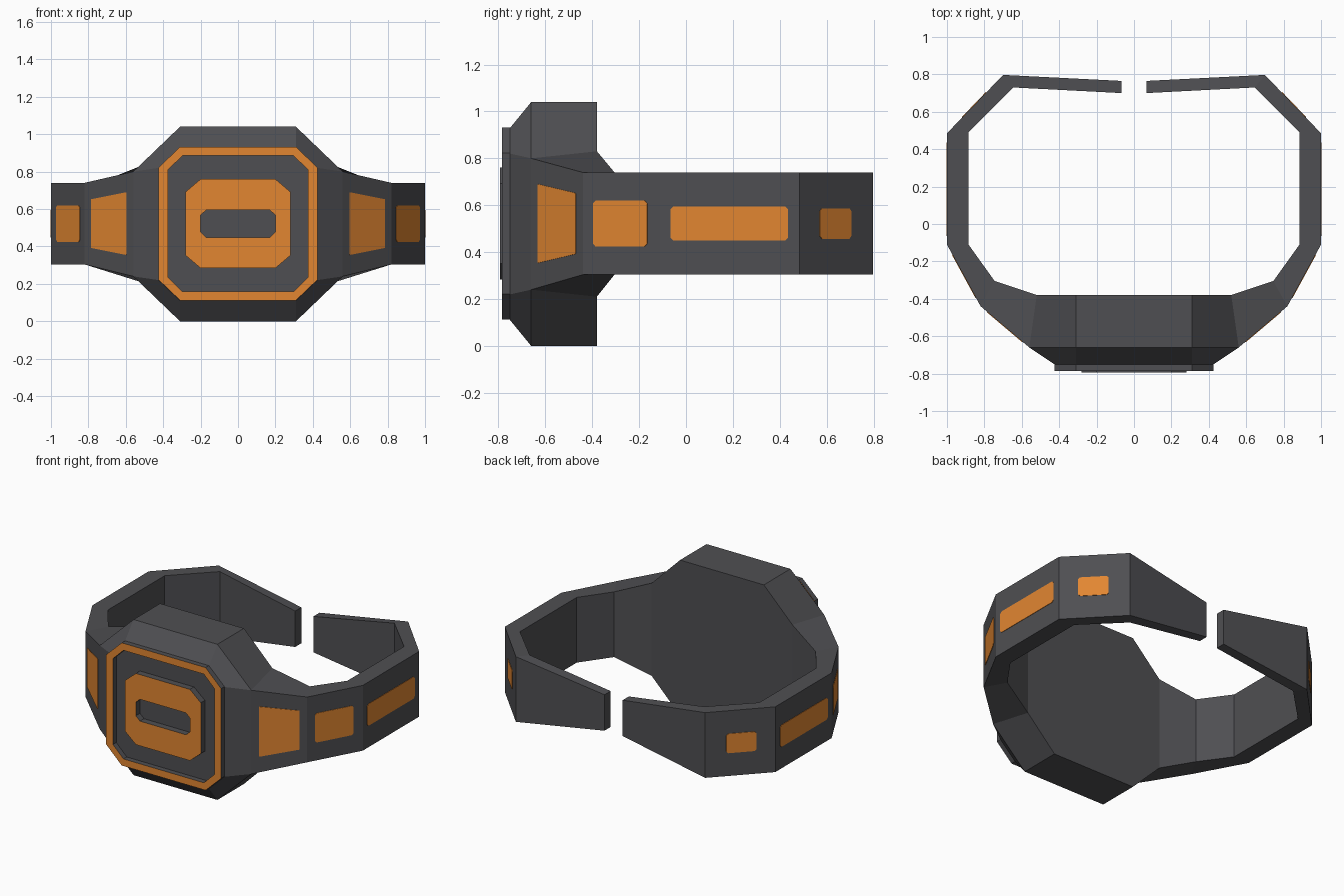
import bpy
from mathutils import Vector

if "Cube" in bpy.data.objects:
    bpy.data.objects.remove(bpy.data.objects["Cube"])

CZ = 0.522  # height of the centre line


def material(name, rgb):
    m = bpy.data.materials.new(name)
    m.diffuse_color = (*rgb, 1)
    m.use_nodes = True
    m.node_tree.nodes["Principled BSDF"].inputs["Base Color"].default_value = m.diffuse_color
    return m


GREY = material("dark grey", (0.078, 0.078, 0.085))
ORANGE = material("orange", (0.76, 0.24, 0.031))


def make(name, verts, faces, mats, indices=None, mirror=False):
    me = bpy.data.meshes.new(name)
    me.from_pydata([tuple(v) for v in verts], [], faces)
    for m in mats:
        me.materials.append(m)
    if indices:
        me.polygons.foreach_set("material_index", indices)
    me.update()
    ob = bpy.data.objects.new(name, me)
    bpy.context.collection.objects.link(ob)
    if mirror:
        ob.modifiers.new("mirror", "MIRROR").use_axis = (True, False, False)
    return ob


def octagon(y, hx, hz, kx, kz, cz=CZ):
    """Chamfered rectangle facing -y, counter-clockwise seen from the front."""
    pts = [(hx, -kz), (hx, kz), (kx, hz), (-kx, hz), (-hx, kz), (-hx, -kz), (-kx, -hz), (kx, -hz)]
    return [(x, y, cz + z) for x, z in pts]


def bridge(a, b, n):
    """Quads from ring a to ring b, where b lies in front of a."""
    return [(a * n + i, a * n + (i + 1) % n, b * n + (i + 1) % n, b * n + i) for i in range(n)]


# Watch body: octagonal case with a sloped front rim
body = (octagon(-0.38, 0.52, 0.52, 0.31, 0.31, 0.52) + octagon(-0.66, 0.56, 0.52, 0.31, 0.28, 0.52)
        + octagon(-0.75, 0.425, 0.41, 0.31, 0.30, 0.52))
sides = [f for i, f in enumerate(bridge(0, 1, 8)) if i not in (0, 4)]  # strap joins there
make("watch_body", body,
     sides + bridge(1, 2, 8) + [tuple(range(16, 24)), tuple(range(7, -1, -1))], [GREY])


# Raised rings on the dial: grey walls, orange front
def raised_ring(name, front_y, outer, inner):
    v = (octagon(-0.75, *outer) + octagon(front_y, *outer)
         + octagon(front_y, *inner) + octagon(-0.75, *inner))
    f = bridge(0, 1, 8) + bridge(1, 2, 8) + bridge(2, 3, 8)
    make(name, v, f, [GREY, ORANGE], [0] * 8 + [1] * 8 + [0] * 8)


raised_ring("dial_frame", -0.785, (0.425, 0.41, 0.31, 0.30), (0.375, 0.363, 0.297, 0.287))
raised_ring("dial_block", -0.793, (0.28, 0.238, 0.20, 0.17), (0.20, 0.073, 0.17, 0.045))

# Strap: cross-sections (outer xy, inner xy, outer half height, inner half height)
SECTIONS = [
    ((0.56, -0.66), (0.52, -0.38), 0.28, 0.31),
    ((0.82, -0.44), (0.745, -0.305), 0.218, 0.218),
    ((1.00, -0.11), (0.885, -0.11), 0.218, 0.218),
    ((1.00, 0.485), (0.885, 0.49), 0.218, 0.218),
    ((0.70, 0.797), (0.645, 0.73), 0.218, 0.218),
    ((0.067, 0.765), (0.067, 0.70), 0.12, 0.12),
]
verts, faces = [], []
for k, (o, i, ho, hi) in enumerate(SECTIONS):
    c = 0.52 if k == 0 else CZ
    verts += [(*o, c - ho), (*i, c - hi), (*i, c + hi), (*o, c + ho)]
for k in range(len(SECTIONS) - 1):
    faces += [q[::-1] for q in bridge(k, k + 1, 4)]
n = len(verts)
faces.append((n - 4, n - 1, n - 2, n - 3))
for f in range(len(faces)):  # wind every face outward from its section
    faces[f] = tuple(faces[f])
strap = make("strap", verts, faces, [GREY], mirror=True)


# Orange strap panels: thin plates on the outer strap faces
def panel(name, seg, u0, u1, half0, half1, cut=0.012):
    a, b = Vector(SECTIONS[seg][0]), Vector(SECTIONS[seg + 1][0])
    d = b - a
    normal = Vector((d.y, -d.x)).normalized()
    cu = cut / d.length
    pts = [(u0 + cu, -1, 0), (u1 - cu, -1, 0), (u1, -1, cut), (u1, 1, cut),
           (u1 - cu, 1, 0), (u0 + cu, 1, 0), (u0, 1, cut), (u0, -1, cut)]
    v = []
    for lift in (0.0, 0.003):
        for u, s, trim in pts:
            half = half0 + (half1 - half0) * (u - u0) / (u1 - u0) - trim
            p = a + d * u + normal * lift
            v.append((p.x, p.y, CZ + s * half))
    make(name, v, bridge(0, 1, 8) + [tuple(range(8, 16))], [ORANGE], mirror=True)


panel("front_strap_panel", 0, 0.135, 0.865, 0.168, 0.130, 0.003)
panel("shoulder_strap_panel", 1, 0.136, 0.833, 0.098, 0.098)
panel("side_strap_panel", 2, 0.075, 0.915, 0.073, 0.073)
panel("rear_strap_panel", 3, 0.27, 0.70, 0.065, 0.065)

# Consistent outward normals on the strap
import bmesh
bm = bmesh.new()
bm.from_mesh(strap.data)
bmesh.ops.recalc_face_normals(bm, faces=bm.faces)
bm.to_mesh(strap.data)
bm.free()
